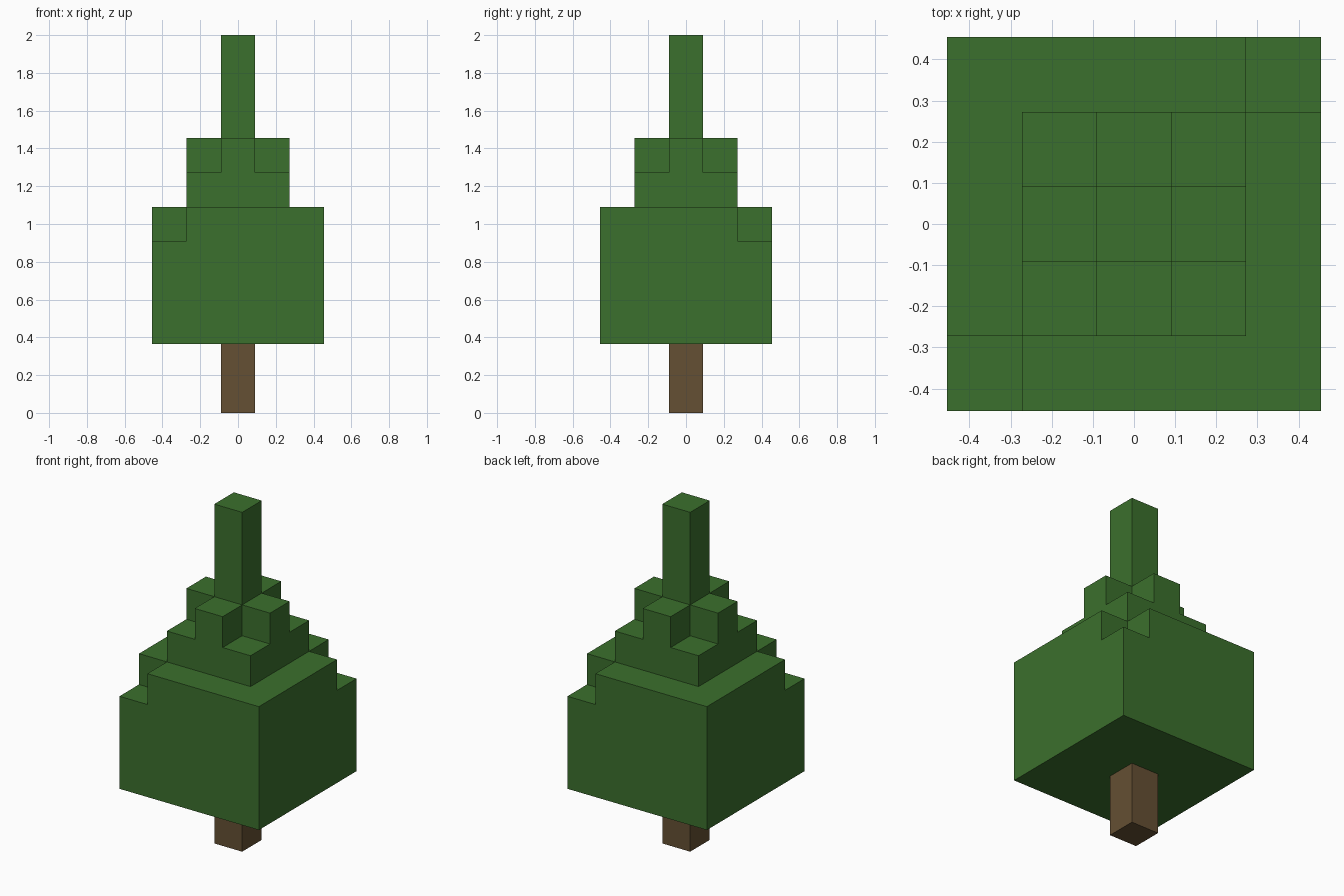
import bpy
import bmesh

U = 2 / 11  # edge of one cube; the tree is eleven cubes tall

if "Cube" in bpy.data.objects:
    bpy.data.objects.remove(bpy.data.objects["Cube"], do_unlink=True)


def make_material(name, rgb):
    mat = bpy.data.materials.new(name)
    mat.use_nodes = True
    color = (*rgb, 1)
    mat.diffuse_color = color
    mat.node_tree.nodes["Principled BSDF"].inputs["Base Color"].default_value = color
    return mat


leaf_green = make_material("leaf green", (0.044, 0.162, 0.026))
bark_brown = make_material("bark brown", (0.130, 0.080, 0.033))


def layer(name, outline, bottom, top, mat):
    """Extrude a counter-clockwise outline, all measured in cubes."""
    bm = bmesh.new()
    base = bm.faces.new([bm.verts.new((x * U, y * U, bottom * U)) for x, y in outline])
    result = bmesh.ops.extrude_face_region(bm, geom=[base], use_keep_orig=True)
    raised = [v for v in result["geom"] if isinstance(v, bmesh.types.BMVert)]
    bmesh.ops.translate(bm, verts=raised, vec=(0, 0, (top - bottom) * U))
    bmesh.ops.recalc_face_normals(bm, faces=bm.faces)
    mesh = bpy.data.meshes.new(name)
    bm.to_mesh(mesh)
    bm.free()
    mesh.materials.append(mat)
    obj = bpy.data.objects.new(name, mesh)
    bpy.context.collection.objects.link(obj)
    return obj


def square(h):
    return [(-h, -h), (h, -h), (h, h), (-h, h)]


def notched(h, corners):
    """Square with a one-cube notch cut out of the chosen corners."""
    points = []
    for x, y in square(h):
        if (x > 0, y > 0) not in corners:
            points.append((x, y))
            continue
        ix, iy = x - (1 if x > 0 else -1), y - (1 if y > 0 else -1)
        notch = [(x, iy), (ix, iy), (ix, y)]
        # Reverse where the outline reaches the corner along x
        points += notch if x * y > 0 and x > 0 or x * y > 0 else notch[::-1]
    return points


diagonal = {(False, False), (True, True)}
all_corners = diagonal | {(True, False), (False, True)}

# Trunk
layer("trunk", square(0.5), 0, 2, bark_brown)

# Wide foliage, with two opposite corners missing from its top layer
layer("lower_foliage", square(2.5), 2, 5, leaf_green)
layer("lower_foliage_cap", notched(2.5, diagonal), 5, 6, leaf_green)

# Narrow foliage, topped with a cross
layer("upper_foliage", square(1.5), 6, 7, leaf_green)
layer("upper_foliage_cross", notched(1.5, all_corners), 7, 8, leaf_green)

# Tree top
layer("tree_top", square(0.5), 8, 11, leaf_green)
